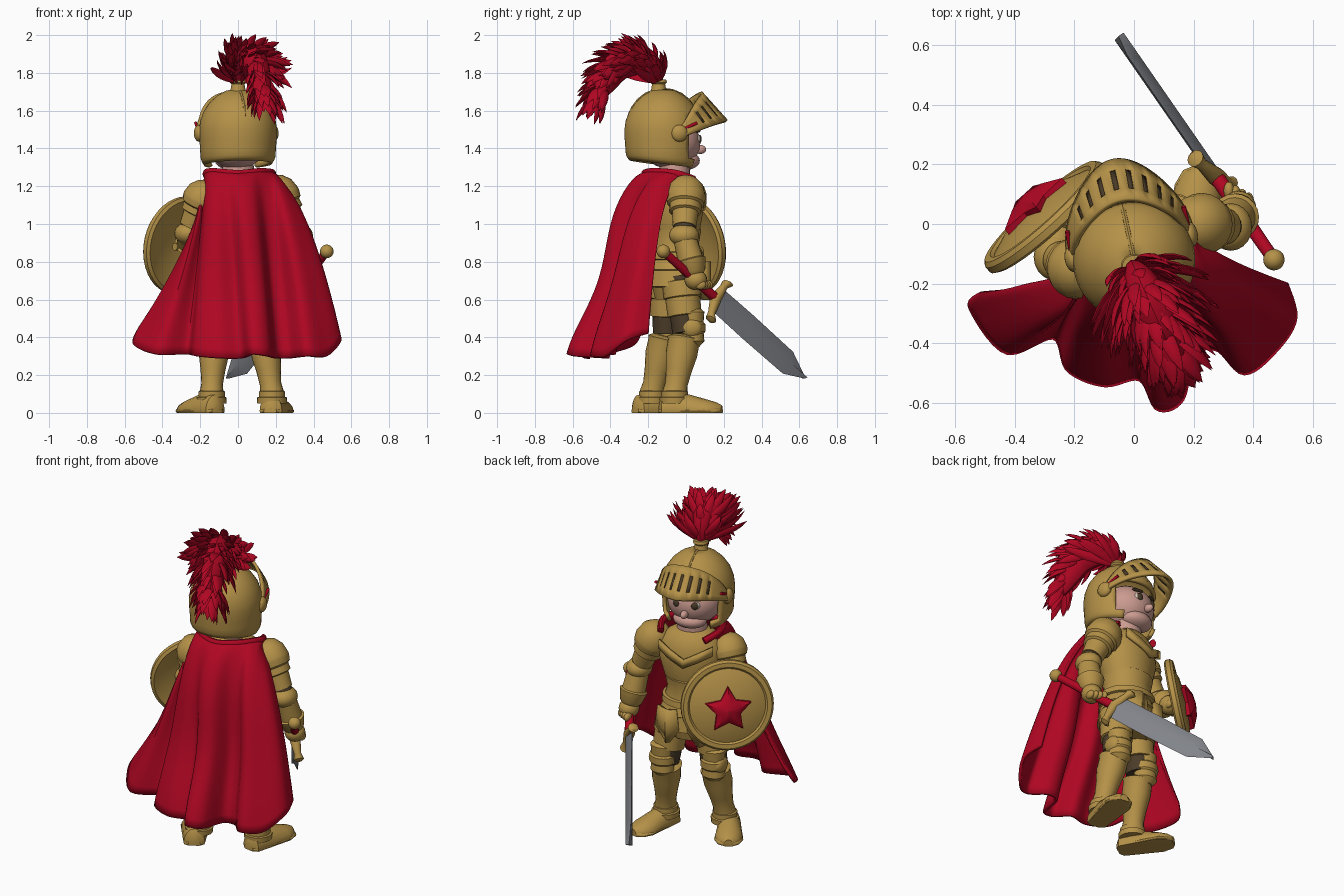
import bpy, bmesh, math, random
from mathutils import Vector as V, Matrix

random.seed(4)
cube = bpy.data.objects.get("Cube")
if cube:
    bpy.data.objects.remove(cube)


def material(name, r, g, b):
    m = bpy.data.materials.new(name)
    m.use_nodes = True
    m.diffuse_color = (r, g, b, 1)
    m.node_tree.nodes["Principled BSDF"].inputs["Base Color"].default_value = (r, g, b, 1)
    return m


GOLD = material("gold armour", .46, .285, .065)
RED = material("red cloth", .43, .002, .016)
STEEL = material("steel", .22, .23, .25)
SKIN = material("skin", .6, .33, .28)
BROWN = material("dark brown", .07, .045, .022)
WHITE = material("eye white", .65, .58, .52)
made = []


def finish(name, bm, mat, matrix=None, thick=0):
    bmesh.ops.recalc_face_normals(bm, faces=bm.faces)
    me = bpy.data.meshes.new(name)
    bm.to_mesh(me)
    bm.free()
    me.materials.append(mat)
    ob = bpy.data.objects.new(name, me)
    bpy.context.collection.objects.link(ob)
    if matrix:
        ob.matrix_world = matrix
    if thick:
        s = ob.modifiers.new("thickness", 'SOLIDIFY')
        s.thickness, s.offset = thick, 0
    made.append(ob)


def grid(rows, closed=False, skip=None):
    """Skin a list of equal rows of points; skip(i, j) leaves holes."""
    bm = bmesh.new()
    vs = [[bm.verts.new(p) for p in r] for r in rows]
    n = len(rows[0])
    for i in range(len(rows) - 1):
        for j in range(n if closed else n - 1):
            if not (skip and skip(i, j)):
                k = (j + 1) % n
                bm.faces.new((vs[i][j], vs[i][k], vs[i + 1][k], vs[i + 1][j]))
    return bm, vs


def tube(name, stations, mat, ref=(0, 1, 0), seg=20, axis=None, matrix=None, floor=None):
    """Loft elliptical rings; each station is (point, half width, half depth)."""
    pts = [V(s[0]) for s in stations]
    rows = []
    for i, s in enumerate(stations):
        t = V(axis) if axis else pts[min(i + 1, len(pts) - 1)] - pts[max(i - 1, 0)]
        t.normalize()
        side = t.cross(V(ref)).normalized()
        up = side.cross(t)
        ring = []
        for k in range(seg):
            a = 2 * math.pi * k / seg
            p = pts[i] + side * s[1] * math.cos(a) + up * s[-1] * math.sin(a)
            if floor is not None:
                p.z = max(p.z, floor)
            ring.append(p)
        rows.append(ring)
    bm, vs = grid(rows, True)
    bm.faces.new(vs[0])
    bm.faces.new(vs[-1])
    finish(name, bm, mat, matrix)


def limb(name, a, b, profile, mat, depth=1, **kw):
    """Tube from a to b with a profile of (fraction, radius)."""
    a, b = V(a), V(b)
    tube(name, [(a.lerp(b, f), r, r * depth) for f, r in profile], mat, axis=b - a, **kw)


def ball(name, c, radii, mat, matrix=None, yaw=0):
    bm = bmesh.new()
    bmesh.ops.create_uvsphere(bm, u_segments=20, v_segments=12, radius=1)
    m = Matrix.Translation(c) @ Matrix.Rotation(yaw, 4, 'Z') @ Matrix.Diagonal((*radii, 1))
    bmesh.ops.transform(bm, matrix=m, verts=bm.verts)
    finish(name, bm, mat, matrix)


def spline(pts, n):
    """Sample a smooth curve through the points."""
    pts = [V(p) for p in pts]
    out = []
    for k in range(n):
        u = k / (n - 1) * (len(pts) - 1)
        i = min(int(u), len(pts) - 2)
        f = u - i
        p0, p1, p2, p3 = (pts[max(0, min(len(pts) - 1, i + d))] for d in (-1, 0, 1, 2))
        out.append(.5 * (2 * p1 + (p2 - p0) * f + (2 * p0 - 5 * p1 + 4 * p2 - p3) * f * f
                         + (3 * p1 - p0 - 3 * p2 + p3) * f ** 3))
    return out


def frame(x, y, z, yaw):
    return Matrix.Translation((x, y, z)) @ Matrix.Rotation(math.radians(yaw), 4, 'Z')


# Torso, breastplate, belt and hip skirt
body = frame(.0, -.06, 0, 16)
for name, mat, prof in (
    ("torso", GOLD, [(.8, .14, .12), (.88, .13, .115), (.98, .16, .135), (1.08, .19, .15), (1.17, .185, .14),
                     (1.23, .14, .11), (1.26, .09, .08)]),
    ("neck", SKIN, [(1.22, .09, .08), (1.36, .08, .08)]),
    ("belly_plate", GOLD, [(.84, .155, .14), (.9, .14, .128), (.97, .155, .14), (.98, .14, .125)]),
    ("belt", GOLD, [(.81, .16, .145), (.815, .172, .158), (.85, .168, .152), (.855, .15, .135)]),
    ("hip_skirt", GOLD, [(.82, .155, .135), (.76, .18, .155), (.755, .172, .148), (.67, .19, .16), (.665, .15, .13)]),
    ("hips", GOLD, [(.72, .16, .13), (.6, .13, .1)]),
):
    tube(name, [((0, 0, z), a, b) for z, a, b in prof], mat, axis=(0, 0, 1), matrix=body, seg=28)
# Pointed collar on the chest and hanging hip plates
bm, _ = grid([[(.16 * s, .155 - .05 * s * s, 1.2 - d - .08 * (1 - abs(s))) for s in (-1, -.5, 0, .5, 1)]
              for d in (0, .05)])
finish("collar_plate", bm, GOLD, body, .02)
for s in (-1, 1):
    bm, _ = grid([[(s * .1 + x * w, .16 - abs(x) * .03 - s * x * .02, z) for x in (-1, 0, 1)]
                  for z, w in ((.8, .06), (.68, .075), (.6, .02))])
    finish("sword_side_hip_plate" if s > 0 else "shield_side_hip_plate", bm, GOLD, body, .02)


# Legs and boots
def leg(tag, hip, knee, ankle, heel, toe):
    k, a = V(knee), V(ankle)
    out = V((math.copysign(1, k.x), 0, 0))
    fwd = (V(toe) - V(heel)).normalized()
    limb(tag + "_thigh", hip, knee, [(0, .085), (1.1, .075)], BROWN)
    limb(tag + "_thigh_plate", hip, knee, [(.08, .08), (.1, .1), (.4, .1), (.42, .093), (.76, .09), (.78, .07)], GOLD)
    tube(tag + "_knee_plate", [(k + fwd * .035 + V((0, 0, z)), r, r * .9) for z, r in
                               ((.1, .05), (.085, .07), (.03, .065), (.02, .075), (-.02, .075), (-.03, .066),
                                (-.07, .07), (-.1, .04))], GOLD, axis=(0, 0, 1))
    ball(tag + "_knee_wing", k + out * .05 + fwd * .03, (.03, .055, .05), GOLD)
    limb(tag + "_shin_plate", knee, ankle, [(.12, .06), (.16, .085), (.22, .08), (.4, .08), (.65, .065), (.85, .057),
                                            (1, .064)], GOLD, 1.05)
    limb(tag + "_ankle_cuff", a + V((0, 0, .02)), a - V((0, 0, .05)),
         [(0, .058), (.1, .07), (.5, .07), (.55, .08), (1, .078)], GOLD)
    h, t = V(heel), V(toe)
    for part, prof in (("_boot", ((0, .03, .05), (.06, .06, .085), (.3, .068, .1), (.5, .072, .085),
                                  (.75, .08, .062), (.92, .06, .045), (1, .025, .03))),
                       ("_sole", ((0, .035, .02), (.06, .06, .023), (.5, .074, .023), (.78, .082, .023),
                                  (.94, .062, .022), (1, .03, .015)))):
        tube(tag + part, [(h.lerp(t, f), w, z) for f, w, z in prof], GOLD, ref=(0, 0, 1), axis=t - h, floor=0)


leg("sword_side", (.1, -.03, .72), (.13, .0, .45), (.18, -.06, .1), (.17, -.14, .01), (.23, .19, .01))
leg("shield_side", (-.1, -.1, .72), (-.12, -.1, .45), (-.14, -.18, .1), (-.11, -.27, .01), (-.29, .0, .01))


# Arms
def arm(tag, shoulder, elbow, wrist):
    s, e, w = V(shoulder), V(elbow), V(wrist)
    limb(tag + "_sleeve", s, e, [(0, .06), (1, .055)], BROWN)
    limb(tag + "_shoulder_plate", s, e, [(-.42, .03), (-.36, .06), (-.2, .092), (.03, .105), (.08, .105), (.22, .098),
                                         (.26, .085), (.42, .085), (.45, .07), (.8, .062)], GOLD)
    ball(tag + "_elbow_plate", e, (.072, .08, .06), GOLD)
    limb(tag + "_forearm_plate", e, w, [(.1, .062), (.3, .064), (.6, .068), (.63, .08), (.92, .064), (1, .05)], GOLD)
    ball(tag + "_gauntlet", w.lerp(e, -.12), (.058, .06, .055), GOLD)
    for i in range(4):
        ball(tag + "_finger", w + (w - e) * .2 + V((.03 - .022 * i, .02 + .012 * i, -.01)), (.018, .03, .025), GOLD)


arm("sword_arm", (.22, .0, 1.155), (.325, -.01, .94), (.35, .045, .73))
arm("shield_arm", (-.185, -.15, 1.14), (-.265, -.11, .95), (-.25, -.0, .88))

# Shield: dished disc with rolled rim and raised star
n = V((-.66, .73, .16)).normalized()
c = V((-.295, .02, .885))
tube("shield", [(c + n * d, r, r) for d, r in ((.03, .02), (.015, .15), (-.012, .225), (-.02, .245), (-.01, .262),
     (.015, .262), (.03, .25), (.03, .225), (.02, .215), (.045, .15), (.06, .02))], GOLD, ref=(0, 0, 1), seg=40, axis=n)
side = n.cross(V((0, 0, 1))).normalized()
up = side.cross(n)
rays = [(math.pi / 2 + k * math.pi / 5, .072 if k % 2 else .135) for k in range(10)]
bm, _ = grid([[c - up * .015 + n * d + (side * math.cos(a) + up * math.sin(a)) * r * f for a, r in rays]
              for d, f in ((.03, 1.03), (.07, 1), (.1, .5), (.108, .02))], True)
finish("shield_star", bm, RED)
limb("shield_strap", c - n * .03 + side * .08, c - n * .03 - side * .08, [(0, .02), (1, .02)], GOLD)

# Sword, rolled a little about its axis
p0, p1 = V((.47, -.12, .855)), V((-.05, .63, .185))
ax = (p1 - p0).normalized()
vert = Matrix.Rotation(math.radians(-11), 3, ax) @ (V((0, 0, 1)) - ax * ax.z).normalized()
ball("sword_pommel", p0, (.036, .036, .036), GOLD)
limb("sword_grip", p0, p1, [(.02, .022), (.36, .026)], RED, ref=vert)
g = p0.lerp(p1, .37)
tube("sword_guard", [(g + vert * d + ax * d * d * 2, r, r) for d, r in
                     ((-.13, .015), (-.12, .03), (-.09, .02), (0, .032), (.09, .02), (.12, .03), (.13, .015))],
     GOLD, ref=ax, axis=vert, seg=12)
tube("sword_blade", [(p0.lerp(p1, f), .02, w) for f, w in ((.38, .075), (.6, .078), (.88, .073), (1, .004))],
     STEEL, ref=vert, seg=4, axis=ax)

# Head inside the helmet
head = frame(.0, -.12, 0, 12)
ball("face", (0, .04, 1.43), (.16, .158, .14), SKIN, head)
ball("nose", (0, .2, 1.395), (.021, .032, .024), SKIN, head)
ball("chin", (0, .115, 1.335), (.1, .08, .05), SKIN, head)
for s in (-1, 1):
    ball("eye", (s * .06, .176, 1.45), (.025, .014, .022), WHITE, head, -s * .35)
    ball("iris", (s * .058, .185, 1.45), (.021, .01, .022), BROWN, head, -s * .35)
    ball("eyebrow", (s * .06, .172, 1.492), (.036, .015, .008), BROWN, head, -s * .35)
    ball("visor_hinge", (s * .2, .045, 1.48), (.028, .045, .045), GOLD, head)
    limb("visor_lining", (s * .2, .06, 1.5), (s * .2, .14, 1.535), [(0, .008), (1, .008)], RED, matrix=head)

# Helmet shell with an open face, hanging lower at the cheeks
seg = 48
angles = [2 * math.pi * j / seg for j in range(seg)]
prof = [(1.32, .17), (1.34, .182), (1.355, .188), (1.4, .19), (1.45, .194), (1.5, .195), (1.54, .19), (1.59, .173),
        (1.635, .143), (1.67, .105), (1.695, .06), (1.705, .01)]
bm, _ = grid([[(math.sin(a) * r, math.cos(a) * r, z - max(0, 1.4 - z) * .3 * math.cos(a)) for a in angles]
              for z, r in prof], True, lambda i, j: i < 6 and min(j, seg - 1 - j) < (6 if i < 2 else 8))
finish("helmet", bm, GOLD, head, .022)
tube("helmet_ridge", [((0, math.cos(a) * .186, 1.52 + math.sin(a) * .187), .014, .01) for a in
                      [math.radians(15 + 15 * k) for k in range(11)]], GOLD, ref=(1, 0, 0), seg=8, matrix=head)


# Raised visor with dark slots
def visor_row(v):
    row = []
    for k in range(41):
        a = math.radians(-92 + 184 * k / 40)
        cs, sn = math.cos(a), math.sin(a)
        row.append((sn * (.212 - .02 * v), .045 + (.25 - .12 * v) * cs + .045 * max(0, cs) ** 5 * (1 - v * .4),
                    1.455 + .045 * v + (.09 + .105 * v) * cs))
    return row


def is_slot(i, j):
    return i == 1 and 7 < j < 33 and j % 3 == 1


levels = [visor_row(v) for v in (0, .25, .75, 1)]
bm, _ = grid(levels, False, is_slot)
finish("visor", bm, GOLD, head, .018)
bm, _ = grid(levels, False, lambda i, j: not is_slot(i, j))
finish("visor_slots", bm, BROWN, head, .006)

# Plume: a curved core covered in leaf-shaped feathers that fan outwards
crest = frame(.0, -.145, 1.7, 24)
tube("plume_holder", [((0, 0, z), r, r) for z, r in ((-.02, .05), (.01, .04), (.04, .035), (.05, .045), (.065, .04))],
     GOLD, axis=(0, 0, 1), matrix=crest)
core = spline([(0, 0, .05), (0, -.04, .13), (0, -.12, .17), (0, -.23, .14), (0, -.31, .04), (0, -.35, -.04)], 41)
tube("plume_core", [(p, .025 + .06 * math.sin(math.pi * i / 40), .02 + .05 * math.sin(math.pi * i / 40))
                    for i, p in enumerate(core)], RED, ref=(1, 0, 0), seg=10, matrix=crest)
for k in range(200):
    i = int(38 * random.random() ** 1.2)
    f = i / 40
    along = (core[i + 2] - core[i]).normalized()
    a = random.uniform(-.6, math.pi + .6)
    radial = V((math.cos(a), 0, 0)) + V((1, 0, 0)).cross(along) * -math.sin(a) * .75
    reach = (.22 - .14 * f) * random.uniform(.45, 1)
    start = core[i]
    mid = start + along * .05 + radial * reach * .8 + V((0, -.05 * (1 - f), .0))
    end = start + along * random.uniform(.09, .15) + radial * reach * 1.1 + V((0, -.11 * (1 - f), -.02))
    path = [start * (1 - t) ** 2 + mid * 2 * t * (1 - t) + end * t * t for t in [q / 6 for q in range(7)]]
    tube("feather", [(p, w, w * .4) for p, w in zip(path, (.01, .018, .023, .025, .022, .015, .001))],
         RED, ref=radial + V((.01, .02, .03)), seg=6, matrix=crest)

# Cape: from the neckline to a folded hem, fuller over the sword arm
cols, levels = 90, 30
neck = spline([(-.13, .01, 1.23), (-.17, -.08, 1.265), (-.13, -.18, 1.275), (0, -.22, 1.265), (.12, -.17, 1.275),
               (.185, -.05, 1.265), (.14, .05, 1.23)], cols)
hem = spline([(-.52, -.23, .45), (-.55, -.28, .36), (-.43, -.43, .31), (-.27, -.38, .31), (-.22, -.49, .3),
              (-.1, -.54, .29), (.02, -.52, .29), (.08, -.62, .31), (.16, -.59, .3), (.2, -.44, .29),
              (.28, -.42, .29), (.37, -.5, .3), (.47, -.43, .3), (.54, -.32, .38), (.51, -.2, .42)], cols)
rows = []
for i in range(levels):
    t = (i / (levels - 1)) ** 1.4
    row = []
    for k, (a, b) in enumerate(zip(neck, hem)):
        u = k / (cols - 1)
        fx = t ** (1.35 - .9 * u)
        fy = t ** (.6 - .36 * abs(2 * u - 1) ** 2)
        p = V((a.x + (b.x - a.x) * fx, a.y + (b.y - a.y) * fy, a.z + (b.z - a.z) * t))
        p.y += .11 * math.sin(math.pi * t) ** 2 * t * (1 - abs(2 * u - 1))
        row.append(p)
    rows.append(row)
bm, _ = grid(rows)
finish("cape", bm, RED, None, .018)
tube("cape_collar", [(p, .018, .022) for p in neck[::3]], RED, ref=(0, 0, 1), seg=10)

# Smooth shading that keeps hard edges
bpy.ops.object.select_all(action='DESELECT')
for ob in made:
    ob.select_set(True)
bpy.context.view_layer.objects.active = made[0]
bpy.ops.object.shade_smooth_by_angle(angle=math.radians(38))
